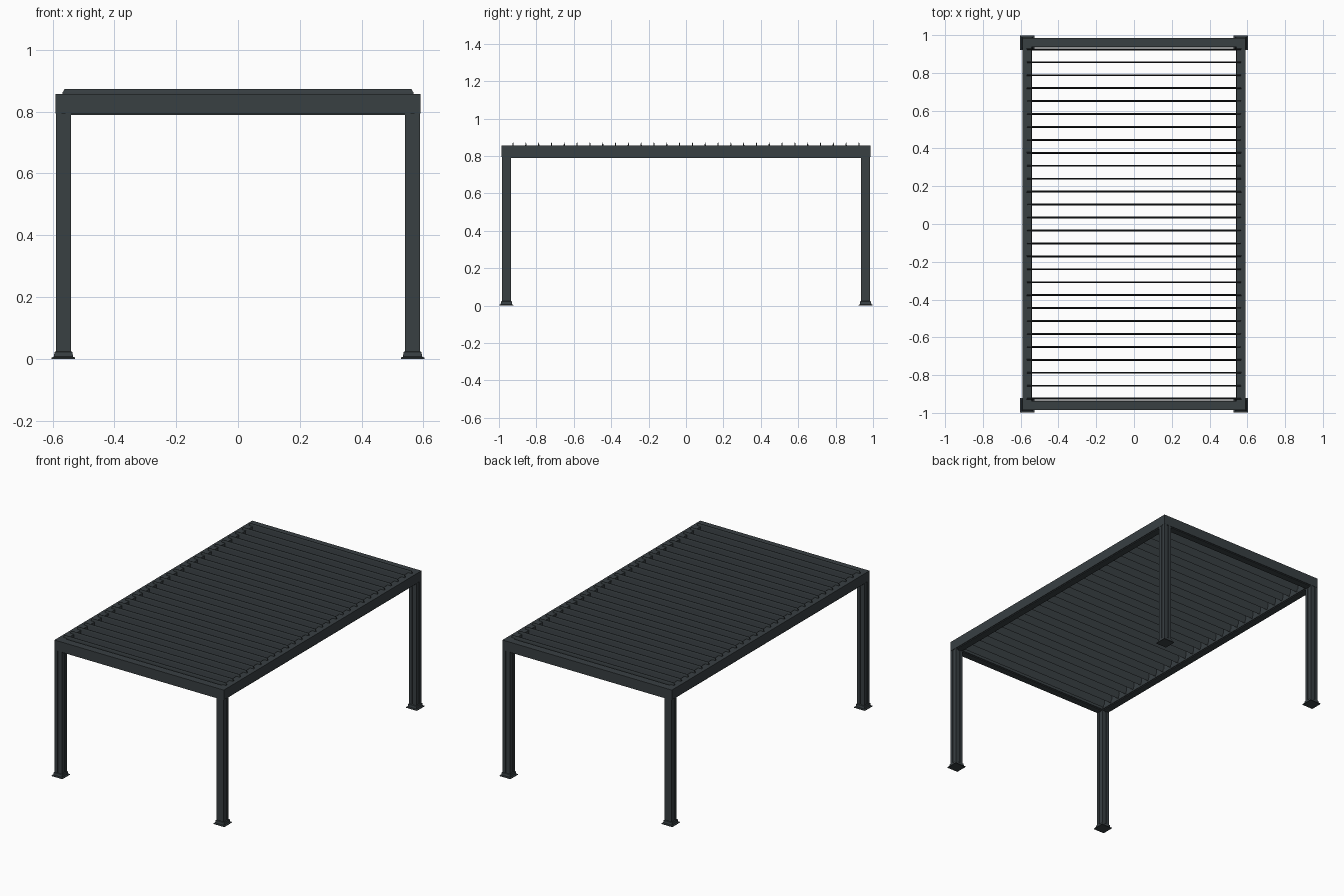
import bpy, bmesh
from mathutils import Vector

if "Cube" in bpy.data.objects:
    bpy.data.objects.remove(bpy.data.objects["Cube"])

mat = bpy.data.materials.new("charcoal_metal")
mat.diffuse_color = (0.04, 0.05, 0.055, 1)
mat.use_nodes = True
mat.node_tree.nodes["Principled BSDF"].inputs["Base Color"].default_value = mat.diffuse_color
PX, PY = 0.565, 0.96          # post centres


def finish(name, bm):
    bmesh.ops.recalc_face_normals(bm, faces=bm.faces)
    me = bpy.data.meshes.new(name)
    bm.to_mesh(me)
    bm.free()
    me.materials.append(mat)
    ob = bpy.data.objects.new(name, me)
    bpy.context.collection.objects.link(ob)
    return ob


def loft(name, rings):
    """Skin a stack of equal-sized rings and cap both ends."""
    bm = bmesh.new()
    vs = [[bm.verts.new(p) for p in r] for r in rings]
    n = len(vs[0])
    for a, b in zip(vs, vs[1:]):
        for i in range(n):
            j = (i + 1) % n
            bm.faces.new((a[i], a[j], b[j], b[i]))
    bm.faces.new(vs[0])
    bm.faces.new(vs[-1])
    return finish(name, bm)


def square(cx, cy, h, z):
    return [(cx - h, cy - h, z), (cx + h, cy - h, z), (cx + h, cy + h, z), (cx - h, cy + h, z)]


# Post section: square tube with a shallow groove down each side
h, g, d = 0.025, 0.006, 0.004
side = [(-h, -h), (-g, -h), (-g, -h + d), (g, -h + d), (g, -h)]
section = []
for k in range(4):
    section += side
    side = [(-y, x) for x, y in side]

for sx, nx in ((-1, "left"), (1, "right")):
    for sy, ny in ((-1, "front"), (1, "back")):
        cx, cy = sx * PX, sy * PY
        loft(f"{ny}_{nx}_post", [[(cx + x, cy + y, z) for x, y in section] for z in (0.004, 0.8)])
        # Foot plate with a sloped collar
        loft(f"{ny}_{nx}_foot", [square(cx, cy, s, z) for s, z in
             ((0.038, 0), (0.038, 0.004), (0.031, 0.007), (0.029, 0.022), (0.026, 0.024))])

# Beam section (outward, z): hollow-looking box with a lower lip and stepped top
beam = [(-0.021, 0.79), (0.021, 0.79), (0.021, 0.795), (0.026, 0.795), (0.026, 0.857),
        (-0.022, 0.857), (-0.022, 0.82), (-0.026, 0.82), (-0.026, 0.795), (-0.021, 0.795)]
for s, nx, ny in ((-1, "left", "front"), (1, "right", "back")):
    # Mitred ends follow the outward offset
    loft(f"{nx}_beam", [[(s * (PX + o), e * (PY + o), z) for o, z in beam] for e in (-1, 1)])
    loft(f"{ny}_beam", [[(e * (PX + o), s * (PY + o), z) for o, z in beam] for e in (-1, 1)])

# Louvres: upright tapered blades with chamfered upper ends
blade = [(0, 0.803), (0.003, 0.81), (0.005, 0.838), (0.003, 0.862), (0.001, 0.873),
         (-0.001, 0.873), (-0.003, 0.862), (-0.005, 0.838), (-0.003, 0.81)]
for i in range(28):
    y0 = (i - 13.5) * 0.0685
    rings = [[(s * (0.562 if z > 0.87 else 0.568), y0 + y, z) for y, z in blade] for s in (-1, 1)]
    loft(f"louvre_{i + 1:02d}", rings)
